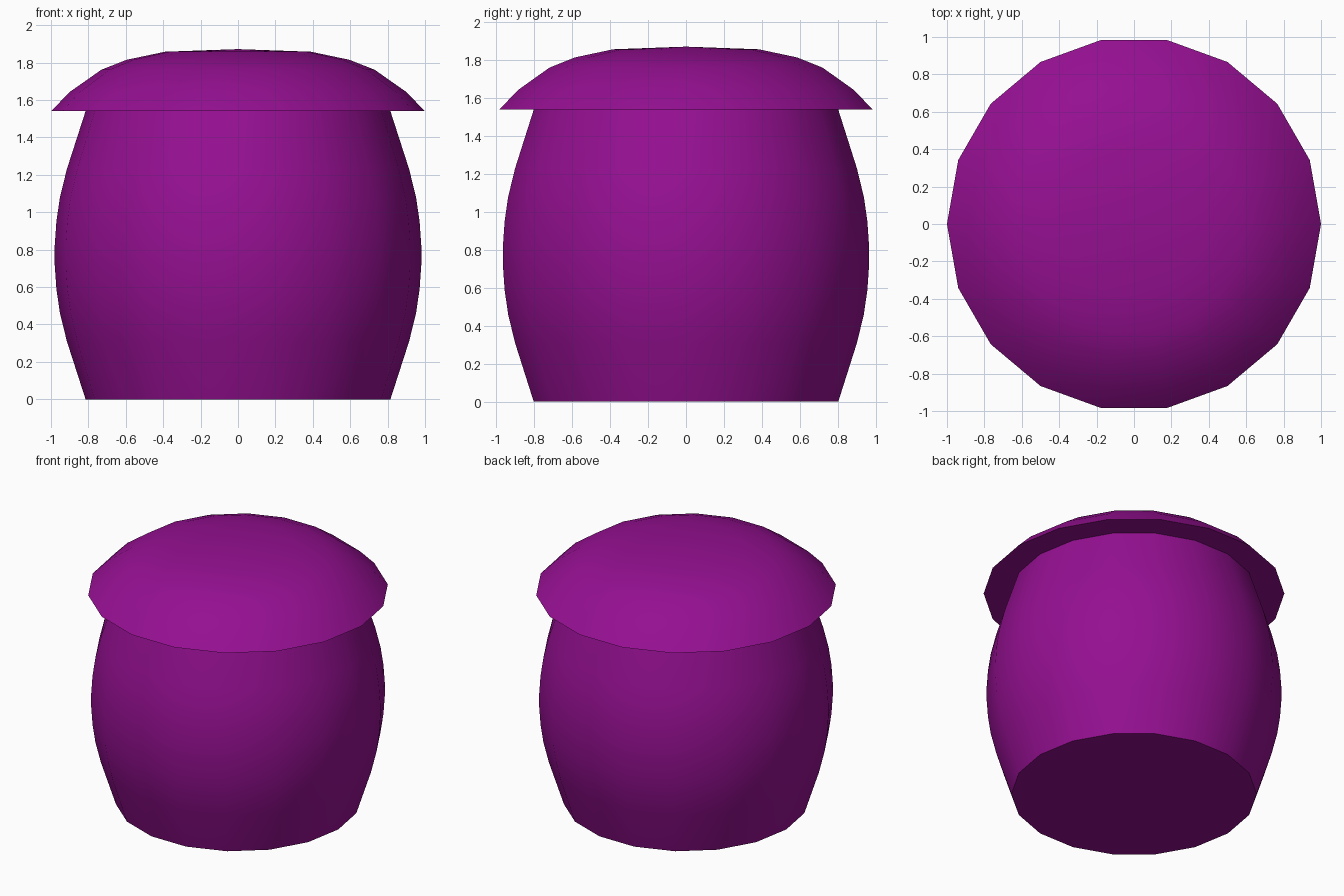
import bpy, bmesh, math

SIDES = 18

cube = bpy.data.objects.get("Cube")
if cube:
    bpy.data.objects.remove(cube, do_unlink=True)

purple = bpy.data.materials.new("deep purple")
purple.use_nodes = True
colour = (0.30, 0.005, 0.285, 1)
purple.diffuse_color = colour
purple.node_tree.nodes["Principled BSDF"].inputs["Base Color"].default_value = colour


def lathe(name, profile):
    """Spin (radius, height) pairs round z; radius 0 makes a single pole."""
    bm = bmesh.new()
    rings = []
    for r, z in profile:
        if r == 0:
            rings.append([bm.verts.new((0, 0, z))] * SIDES)
        else:
            angles = [math.tau * i / SIDES for i in range(SIDES)]
            rings.append([bm.verts.new((r * math.cos(a), r * math.sin(a), z)) for a in angles])
    for low, high in zip(rings, rings[1:]):
        for i in range(SIDES):
            j = (i + 1) % SIDES
            corners = dict.fromkeys((low[i], low[j], high[j], high[i]))
            bm.faces.new(list(corners))
    # Close the flat underside
    bm.faces.new(rings[0][::-1])
    bmesh.ops.recalc_face_normals(bm, faces=bm.faces)
    mesh = bpy.data.meshes.new(name)
    bm.to_mesh(mesh)
    bm.free()
    mesh.materials.append(purple)
    obj = bpy.data.objects.new(name, mesh)
    bpy.context.collection.objects.link(obj)
    bpy.ops.object.select_all(action="DESELECT")
    obj.select_set(True)
    bpy.context.view_layer.objects.active = obj
    bpy.ops.object.shade_smooth_by_angle(angle=math.radians(40))
    return obj


# Barrel body, the same above and below its middle
MIDDLE = 0.77
half = [(0.98, 0.05), (0.971, 0.18), (0.952, 0.31), (0.915, 0.46), (0.815, 0.77)]
lower = [(r, MIDDLE - dz) for r, dz in reversed(half)]
upper = [(r, MIDDLE + dz) for r, dz in half]
lathe("barrel_body", lower + upper)

# Overhanging domed lid with a flat underside
lathe("domed_lid", [(1.0, 1.54), (0.897, 1.645), (0.73, 1.762), (0.595, 1.815),
                    (0.39, 1.858), (0, 1.872)])
